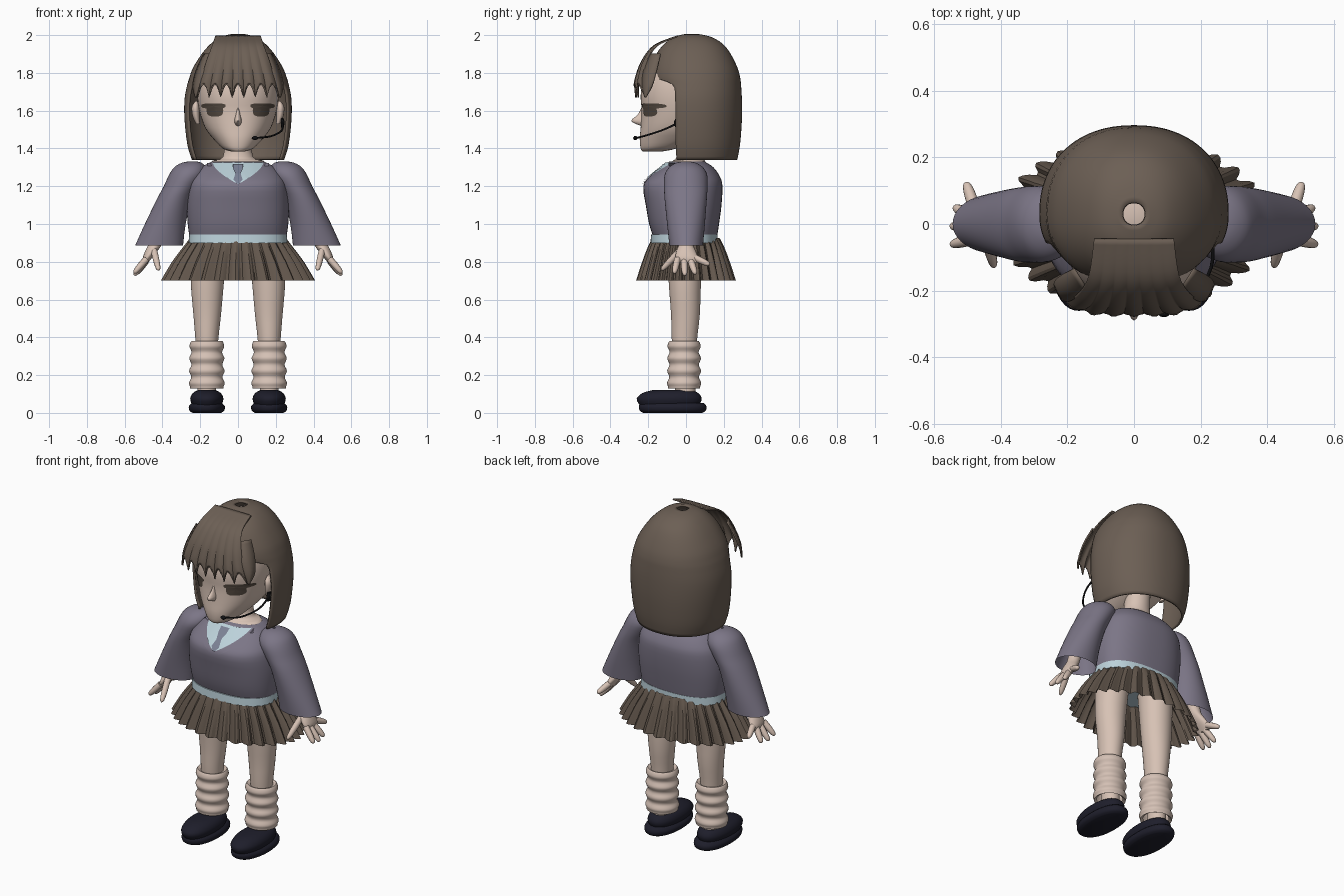
import bpy, bmesh, math
from mathutils import Vector
from mathutils.bvhtree import BVHTree

cube = bpy.data.objects.get("Cube")
if cube:
    bpy.data.objects.remove(cube, do_unlink=True)


def material(name, r, g, b):
    m = bpy.data.materials.new(name)
    m.use_nodes = True
    m.diffuse_color = (r, g, b, 1)
    bsdf = next(n for n in m.node_tree.nodes if n.type == 'BSDF_PRINCIPLED')
    bsdf.inputs["Base Color"].default_value = (r, g, b, 1)
    return m


skin = material("skin", .68, .54, .46)
hair = material("brown hair", .15, .115, .09)
wool = material("grey violet wool", .2, .18, .24)
shirt = material("pale blue cotton", .5, .64, .7)
pleat = material("brown skirt cloth", .125, .095, .073)
leather = material("navy leather", .013, .013, .024)
knit = material("cream knit", .66, .53, .46)
iris = material("dark brown eye", .085, .065, .05)
silk = material("grey blue tie", .2, .22, .3)
plastic = material("black plastic", .006, .006, .007)


def grid(name, rows, mat, wrap=False, caps=False, thick=0, angle=50):
    """Surface through rows of points, optionally closed around and capped."""
    bm = bmesh.new()
    vs = [[bm.verts.new(p) for p in row] for row in rows]
    n = len(rows[0])
    for a, b in zip(vs, vs[1:]):
        for i in range(n if wrap else n - 1):
            j = (i + 1) % n
            bm.faces.new((a[i], a[j], b[j], b[i]))
    if caps:
        bm.faces.new(vs[0][::-1])
        bm.faces.new(vs[-1])
    bmesh.ops.remove_doubles(bm, verts=bm.verts[:], dist=1e-5)
    bmesh.ops.recalc_face_normals(bm, faces=bm.faces[:])
    me = bpy.data.meshes.new(name)
    bm.to_mesh(me)
    bm.free()
    ob = bpy.data.objects.new(name, me)
    bpy.context.collection.objects.link(ob)
    me.materials.append(mat)
    for o in bpy.context.selected_objects:
        o.select_set(False)
    bpy.context.view_layer.objects.active = ob
    ob.select_set(True)
    bpy.ops.object.shade_smooth_by_angle(angle=math.radians(angle))
    if thick:
        mod = ob.modifiers.new("thickness", 'SOLIDIFY')
        mod.thickness, mod.offset = thick, 0
    return ob


def spline(keys, steps):
    """Catmull-Rom interpolation through tuples of numbers."""
    out = []
    for i in range(len(keys) - 1):
        p0, p1, p2 = keys[max(i - 1, 0)], keys[i], keys[i + 1]
        p3 = keys[min(i + 2, len(keys) - 1)]
        for k in range(steps):
            t = k / steps
            out.append(tuple(
                b + t * (c - a) / 2 + t * t * (2 * a - 5 * b + 4 * c - d) / 2
                + t ** 3 * (3 * b - a - 3 * c + d) / 2
                for a, b, c, d in zip(p0, p1, p2, p3)))
    return out + [keys[-1]]


def spow(v, p):
    return math.copysign(abs(v) ** (2 / p), v)


def loft(name, keys, mat, side=1, p=2, n=40, steps=3, caps=True):
    """Stack of rounded rings: centre x, centre y, z, half width, front, back."""
    rows = []
    for cx, cy, z, rx, front, back in spline(keys, steps):
        row = []
        for i in range(n):
            c, s = math.cos(math.tau * i / n), math.sin(math.tau * i / n)
            row.append((side * cx + rx * spow(c, p),
                        cy + (back if s > 0 else front) * spow(s, p), z))
        rows.append(row)
    return grid(name, rows, mat, wrap=True, caps=caps)


def tubes(name, paths, mat):
    """Round tapered strokes, each a list of x, y, z, radius."""
    cu = bpy.data.curves.new(name, 'CURVE')
    cu.dimensions, cu.bevel_depth, cu.bevel_resolution = '3D', 1, 3
    cu.use_fill_caps = True
    for path in paths:
        path = spline(path, 4)
        sp = cu.splines.new('POLY')
        sp.points.add(len(path) - 1)
        for pt, (x, y, z, r) in zip(sp.points, path):
            pt.co, pt.radius = (x, y, z, 1), r
        sp.use_smooth = True
    cu.materials.append(mat)
    ob = bpy.data.objects.new(name, cu)
    bpy.context.collection.objects.link(ob)


def plate(name, rows, target, lift, mat, wrap=False):
    """Thin patch of x, z points laid on the front of a target mesh."""
    bvh = BVHTree.FromPolygons([v.co for v in target.data.vertices],
                               [f.vertices for f in target.data.polygons])
    laid = []
    for row in rows:
        hits = [bvh.ray_cast(Vector((x, -1, z)), Vector((0, 1, 0)))[0] for x, z in row]
        laid.append([(x, (h.y if h else -.09) - lift, z) for (x, z), h in zip(row, hits)])
    grid(name, laid, mat, wrap=wrap)


# Head, nose and neck
head = loft("head", [
    (0, -.17, 1.385, .04, .06, .05), (0, -.13, 1.4, .08, .11, .08),
    (0, -.06, 1.45, .13, .185, .12), (0, -.02, 1.51, .175, .22, .15),
    (0, 0, 1.6, .205, .235, .18), (0, 0, 1.68, .215, .24, .2),
    (0, 0, 1.76, .21, .225, .21), (0, .01, 1.84, .185, .195, .2),
    (0, .02, 1.9, .145, .15, .16), (0, .03, 1.95, .09, .09, .1),
    (0, .03, 1.97, .02, .02, .02)], skin, p=2.2, n=56)
loft("nose", [(0, -.225, 1.52, .012, .015, .01), (0, -.225, 1.545, .02, .065, .01),
              (0, -.225, 1.58, .012, .03, .01), (0, -.22, 1.62, .005, .014, .01)],
     skin, n=16)
loft("neck", [(0, .01, 1.3, .15, .1, .11), (0, .01, 1.335, .135, .08, .09),
              (0, .02, 1.355, .08, .07, .07), (0, .03, 1.46, .07, .07, .07)], skin)


# Eyes: a lash bar over a rounded iris
def oval(cx, cz, rx, rz, n=28):
    return [[(cx + k * rx * spow(math.cos(math.tau * i / n), 3),
              cz + k * rz * spow(math.sin(math.tau * i / n), 3)) for i in range(n)]
            for k in (.01, .35, .7, 1)]


for s, tag in ((1, "left"), (-1, "right")):
    plate(tag + "_eyelash", oval(s * .13, 1.625, .065, .014), head, .005, iris, True)
    plate(tag + "_iris", oval(s * .122, 1.603, .044, .034), head, .004, iris, True)
    loft(tag + "_ear", [(.212, -.02, 1.53, .01, .015, .02), (.222, -.02, 1.57, .018, .03, .04),
                        (.225, -.02, 1.62, .02, .035, .045), (.22, -.02, 1.65, .006, .015, .02)],
         skin, side=s, n=16)

# Bob of hair, open around the face and at the crown: z, width, front, back, sweep
cap_keys = [(2, .033, .033, .033, 180), (1.985, .09, .09, .1, 180),
            (1.95, .14, .14, .16, 180), (1.9, .185, .18, .2, 176),
            (1.83, .23, .205, .235, 165), (1.78, .25, .21, .25, 154),
            (1.74, .262, .2, .255, 118), (1.66, .277, .2, .26, 113),
            (1.55, .277, .2, .26, 112), (1.42, .262, .2, .25, 112),
            (1.34, .238, .19, .235, 112)]
rows = []
for z, w, front, back, sweep in spline(cap_keys, 3):
    row = []
    for i in range(61):
        a = math.radians(min(sweep, 180)) * (i / 30 - 1)
        c = math.cos(a)
        row.append((w * spow(math.sin(a), 2.2), .03 + (back if c > 0 else front) * spow(c, 2.2), z))
    rows.append(row)
grid("hair_bob", rows, hair, thick=.012)

# Fringe: y, z, half width down the strand, scalloped along the bottom
rows = []
fall = spline([(-.045, 1.994, .12), (-.164, 1.945, .135), (-.228, 1.86, .165),
               (-.258, 1.76, .195), (-.265, 1.67, .215)], 5)
for k, (y, z, w) in enumerate(fall):
    t = k / (len(fall) - 1)
    row = []
    for i in range(85):
        u = i / 42 - 1
        wave = abs(math.sin(3.5 * math.pi * u + math.pi / 2))
        row.append((u * w, y + .045 * t * u ** 4 - .01 * t * wave,
                    z + .075 * t ** 5 * wave))
    rows.append(row)
grid("fringe", rows, hair, thick=.008)
for s, tag in ((1, "left"), (-1, "right")):
    lock = spline([(.165, -.16, 1.9, .03), (.2, -.19, 1.81, .04),
                   (.222, -.205, 1.73, .03), (.222, -.215, 1.67, .003)], 4)
    grid(tag + "_side_lock", [[(s * (x + w * k * .55), y + w * k * .85, z) for k in (-1, 0, 1)]
                              for x, y, z, w in lock], hair, thick=.008)

# Headset microphone
tubes("microphone_boom", [[(.235, -.04, 1.535, .006), (.232, -.13, 1.495, .005),
                           (.175, -.225, 1.465, .005), (.09, -.265, 1.455, .005)]], plastic)
loft("microphone_tip", [(.09, -.268, 1.444, .006, .005, .005), (.09, -.268, 1.455, .018, .012, .012),
                        (.09, -.268, 1.466, .006, .005, .005)], plastic, n=16)
loft("earpiece", [(.235, -.04, 1.51, .006, .015, .015), (.237, -.04, 1.535, .01, .025, .025),
                  (.235, -.04, 1.56, .006, .015, .015)], plastic, n=16)

# Sweater body and shirt hem
torso = loft("sweater_body", [
    (0, 0, .935, .257, .175, .165), (0, 0, 1, .266, .195, .175),
    (0, 0, 1.1, .271, .213, .188), (0, 0, 1.2, .262, .226, .193),
    (0, 0, 1.25, .24, .19, .18), (0, 0, 1.3, .195, .125, .145),
    (0, 0, 1.33, .14, .09, .1)], wool, p=2.5, n=64)
loft("shirt_hem", [(0, 0, .9, .262, .188, .168), (0, 0, .945, .259, .185, .168)],
     shirt, p=2.5, n=64)


# V neck, shirt front and tie
def vee(width, top, depth):
    return [[(i / 8 * width * (1 - (k / 10) ** 1.6), top - depth * k / 10)
             for i in range(-8, 9)] for k in range(11)]


plate("neckline_trim", vee(.165, 1.322, .14), torso, .004, wool)
plate("shirt_front", vee(.135, 1.326, .115), torso, .008, shirt)
plate("tie_blade", [[(u * w, z) for u in (-1, 0, 1)] for z, w in
                    ((1.275, .012), (1.235, .024), (1.214, .006))], torso, .012, silk)
plate("tie_knot", [[(u * w, z) for u in (-1, 0, 1)] for z, w in
                   ((1.318, .028), (1.295, .026), (1.268, .014))], torso, .017, silk)
for s, tag in ((1, "left"), (-1, "right")):
    plate(tag + "_collar_wing", [[(s * x, z) for x, z in row] for row in
                                 (((.03, 1.326), (.08, 1.327), (.13, 1.326)),
                                  ((.03, 1.29), (.065, 1.28), (.1, 1.285)),
                                  ((.04, 1.25), (.05, 1.24), (.06, 1.25)))], torso, .015, shirt)

# Pleated skirt
rows = []
for z, w, d, fold in spline([(.925, .25, .175, .02), (.88, .28, .195, .035),
                             (.8, .335, .222, .045), (.7, .39, .252, .05)], 2):
    row = []
    for i in range(180):
        a = math.tau * i / 180
        k = 1 + fold * (0, .7, 1, .5, -.7, -1)[i % 6]
        row.append((w * k * math.cos(a), d * k * math.sin(a), z))
    rows.append(row)
grid("pleated_skirt", rows, pleat, wrap=True, angle=25)

# Sleeves, hands, legs, leg warmers and shoes
for s, tag in ((1, "left"), (-1, "right")):
    loft(tag + "_sleeve", [
        (.418, 0, .885, .127, .088, .09), (.385, 0, 1, .108, .1, .1),
        (.338, 0, 1.13, .092, .113, .11), (.3, 0, 1.2, .093, .116, .114),
        (.268, 0, 1.26, .097, .113, .112), (.255, 0, 1.3, .083, .09, .09),
        (.245, 0, 1.325, .05, .05, .05), (.24, 0, 1.332, .008, .008, .008)],
        wool, side=s, caps=False)
    loft(tag + "_palm", [
        (.488, .01, .795, .012, .045, .05), (.48, .005, .82, .024, .06, .06),
        (.457, 0, .86, .033, .05, .05), (.435, 0, .9, .035, .035, .035),
        (.42, 0, .96, .035, .035, .035)], skin, side=s, n=24)
    fingers = [((.485, -.045, .815), (.55, -.062, .74)), ((.488, -.01, .805), (.55, -.006, .728)),
               ((.487, .025, .805), (.54, .05, .735)), ((.48, .05, .82), (.505, .125, .785)),
               ((.445, -.03, .86), (.42, -.13, .755))]
    strokes = []
    for a, b in fingers:
        a, b = Vector(a), Vector(b)
        path = [(a, .018), (a.lerp(b, .55), .017), (a.lerp(b, .9), .012), (b, .003)]
        strokes.append([(s * p.x, p.y, p.z, r) for p, r in path])
    tubes(tag + "_fingers", strokes, skin)
    loft(tag + "_leg", [
        (.165, -.005, .07, .05, .055, .055), (.165, -.005, .2, .05, .055, .055),
        (.165, -.01, .38, .06, .065, .068), (.163, -.005, .52, .073, .074, .078),
        (.162, -.005, .7, .088, .087, .085), (.15, 0, .93, .095, .1, .1)], skin, side=s)
    bumps = [(.165, -.01, .14, .07, .07, .07), (.165, -.01, .13, .088, .084, .084)]
    for k in range(17):
        r = .089 + .006 * math.sin(k * math.pi / 2.2) - .003 * k / 16
        bumps.append((.165, -.01, .14 + .24 * k / 16, r, r - .004, r - .004))
    bumps.append((.165, -.01, .372, .062, .062, .062))
    loft(tag + "_leg_warmer", bumps, knit, side=s, steps=2, caps=False)
    loft(tag + "_sole", [
        (.165, -.07, 0, .075, .155, .155), (.165, -.07, .012, .092, .175, .175),
        (.165, -.07, .035, .095, .18, .178), (.165, -.07, .052, .08, .17, .165)],
        leather, side=s, p=2.2)
    loft(tag + "_shoe_upper", [
        (.165, -.085, .04, .078, .16, .155), (.165, -.085, .075, .088, .176, .168),
        (.165, -.08, .105, .074, .15, .145), (.165, -.075, .121, .045, .1, .1)],
        leather, side=s, p=2.2)
